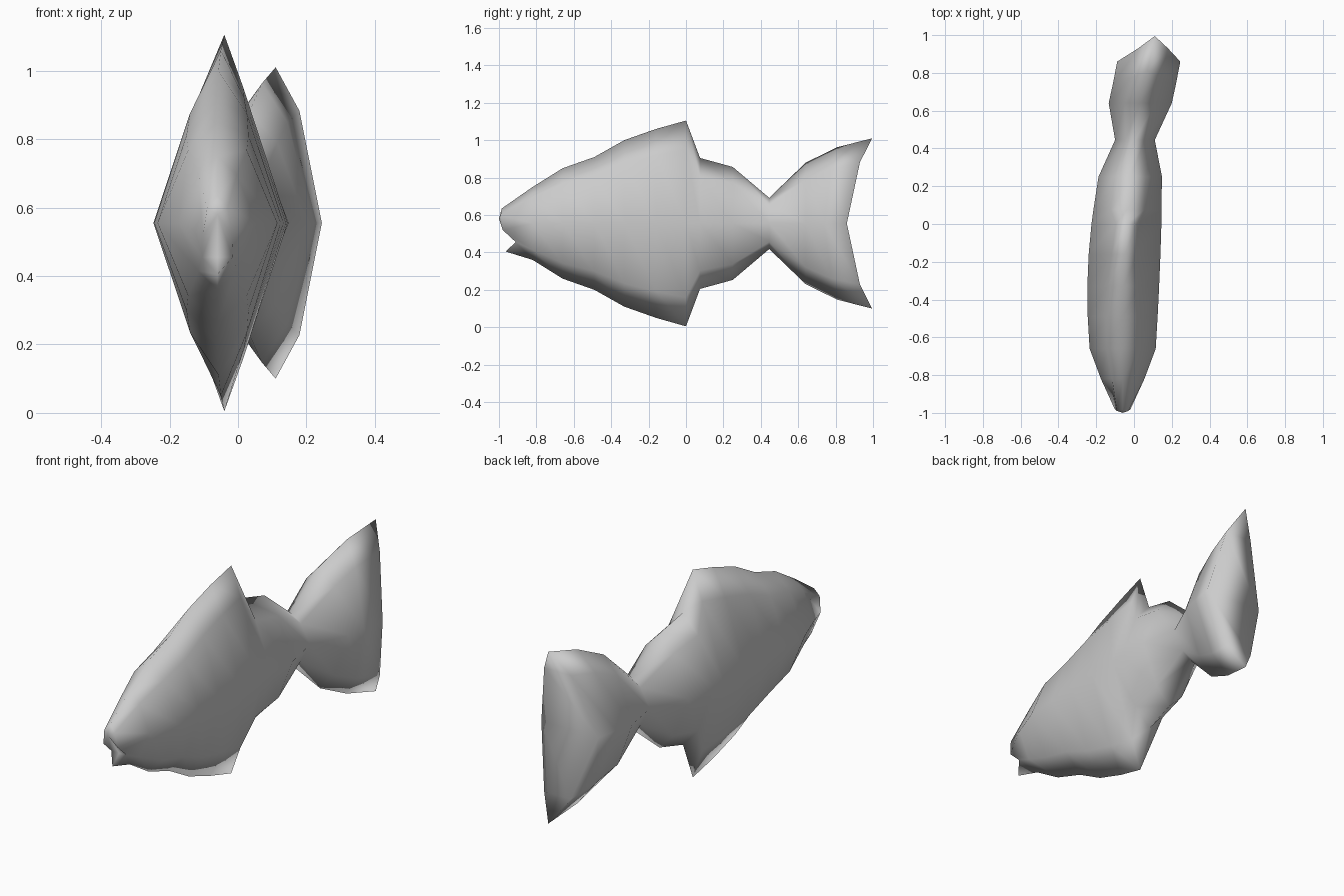
import bpy, bmesh

cube = bpy.data.objects.get("Cube")
if cube:
    bpy.data.objects.remove(cube, do_unlink=True)

MID_Z = 0.555      # height of the flank line
SHOULDER = 0.72    # height fraction of the points between flank and ridge

grey = bpy.data.materials.new("plain_grey")
grey.use_nodes = True
colour = (0.6, 0.6, 0.6, 1)
grey.diffuse_color = colour
grey.node_tree.nodes["Principled BSDF"].inputs["Base Color"].default_value = colour

# Sections from head to tail: y, half height, centre x, half width
body = [
    (-0.82, 0.195, -0.06, 0.115),
    (-0.66, 0.295, -0.06, 0.175),
    (-0.49, 0.355, -0.06, 0.185),
    (-0.33, 0.445, -0.057, 0.19),
    (-0.16, 0.505, -0.05, 0.19),
    (0.00, 0.55, -0.04, 0.185),
    (0.075, 0.35, -0.035, 0.18),
    (0.25, 0.302, -0.02, 0.168),
    (0.445, 0.137, 0.005, 0.105),
    (0.64, 0.325, 0.033, 0.167),
]
# Swept tail sections: the same, then backward sweep and sideways lean of the tips
tail = [
    (0.74, 0.408, 0.055, 0.167, 0.07, 0.015),
    (0.86, 0.455, 0.078, 0.167, 0.135, 0.032),
]


def section(bm, y, height, cx, half, sweep=0.0, lean=0.0):
    """Eight-point rounded diamond, clockwise from the top ridge."""
    shoulder = min(0.49, 1.02 - SHOULDER * height / 0.55)
    if sweep:
        shoulder = 0.47
    pts = [(0, 1), (shoulder, SHOULDER), (1, 0), (shoulder, -SHOULDER),
           (0, -1), (-shoulder, -SHOULDER), (-1, 0), (-shoulder, SHOULDER)]
    ring = []
    for u, v in pts:
        a = abs(v)
        bend = a if a != SHOULDER else 0.52
        ring.append(bm.verts.new((cx + u * half + lean * a, y + sweep * bend,
                                  MID_Z + v * height)))
    return ring


bm = bmesh.new()

# Snout ring: brow, upper lip, mouth corners and chin
right = [(0.03, -0.99, 0.6), (0.042, -0.98, 0.52), (0.045, -0.91, 0.455)]
snout_pts = [(0, -0.985, 0.635)] + right + [(0, -0.965, 0.405)]
snout_pts += [(-x, y, z) for x, y, z in reversed(right)]
snout = [bm.verts.new((x - 0.06, y, z)) for x, y, z in snout_pts]

rings = [snout] + [section(bm, *s) for s in body + tail]
for a, b in zip(rings, rings[1:]):
    for i in range(8):
        j = (i + 1) % 8
        bm.faces.new((a[i], a[j], b[j], b[i]))

# Nose tip and mouth notch
nose = bm.verts.new((-0.06, -1.0, 0.58))
throat = bm.verts.new((-0.06, -0.91, 0.455))
for i in (0, 1, 6, 7):
    bm.faces.new((nose, snout[(i + 1) % 8], snout[i]))
for side, corner in ((2, 3), (6, 5)):
    bm.faces.new((nose, snout[side], snout[corner], throat))
    bm.faces.new((throat, snout[corner], snout[4]))

# Concave rear face of the tail
end = rings[-1]
for ids in ((0, 1, 7), (1, 2, 6, 7), (2, 3, 5, 6), (3, 4, 5)):
    bm.faces.new([end[i] for i in ids])

bmesh.ops.recalc_face_normals(bm, faces=bm.faces)
mesh = bpy.data.meshes.new("fish_body")
bm.to_mesh(mesh)
bm.free()
mesh.materials.append(grey)
for poly in mesh.polygons:
    poly.use_smooth = True
fish = bpy.data.objects.new("fish_body", mesh)
bpy.context.collection.objects.link(fish)
